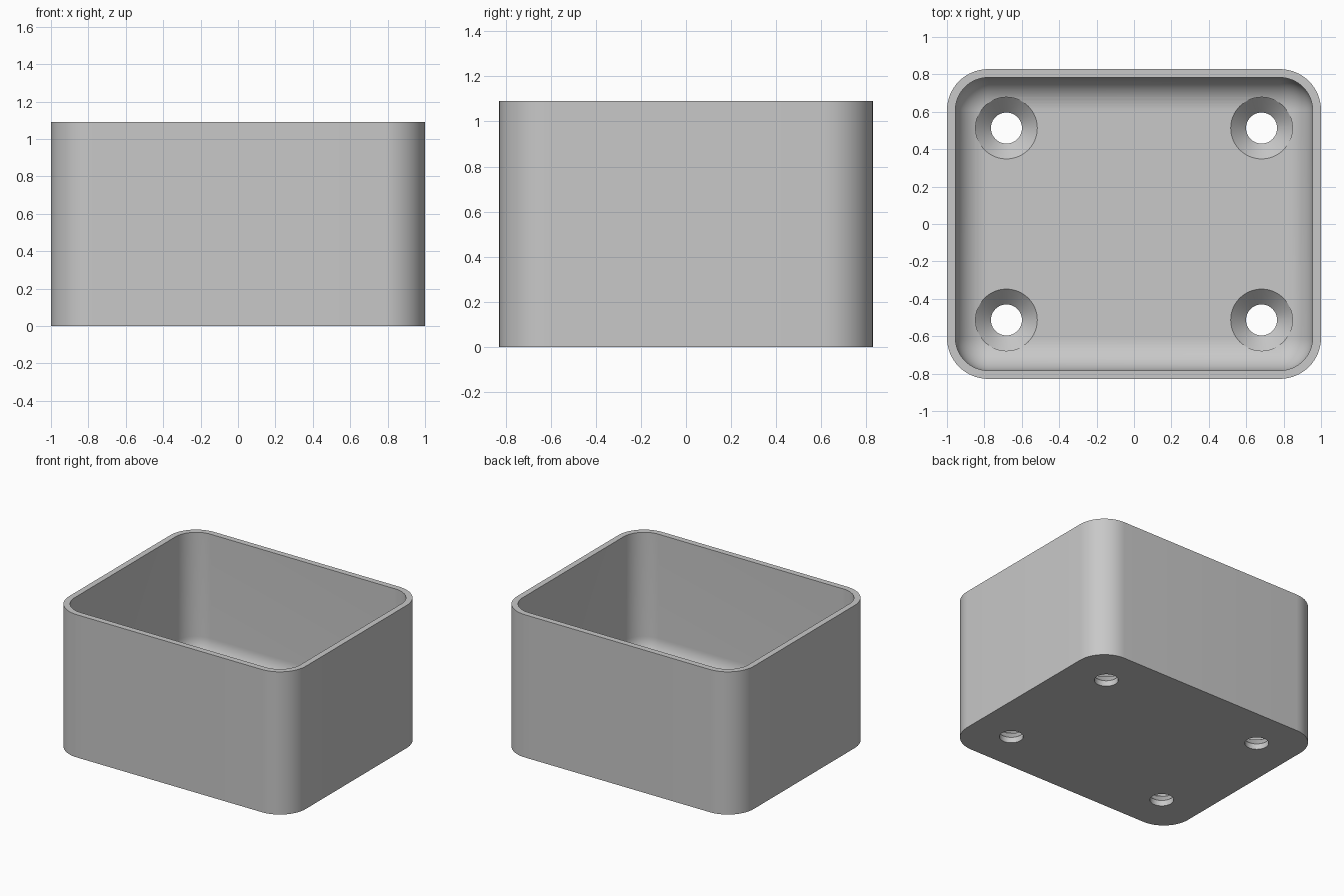
import bpy, bmesh
from math import sin, cos, pi

default = bpy.data.objects.get("Cube")
if default:
    bpy.data.objects.remove(default, do_unlink=True)

HALF_X, HALF_Y, HEIGHT = 1.0, 0.828, 1.09
CORNER, WALL, FLOOR, FILLET = 0.22, 0.045, 0.125, 0.17
HOLE_X, HOLE_Y, HOLE_R, SINK_R = 0.682, 0.513, 0.083, 0.165
STEPS = 16

grey = bpy.data.materials.new("light_grey")
grey.use_nodes = True
colour = (0.58, 0.58, 0.58, 1)
grey.diffuse_color = colour
grey.node_tree.nodes["Principled BSDF"].inputs["Base Color"].default_value = colour


def rounded_ring(bm, inset, z):
    """Rounded rectangle of vertices, shrunk by inset."""
    r = CORNER - inset
    ring = []
    for k, (sx, sy) in enumerate([(1, 1), (-1, 1), (-1, -1), (1, -1)]):
        for i in range(STEPS + 1):
            a = (k + i / STEPS) * pi / 2
            ring.append(bm.verts.new((sx * (HALF_X - CORNER) + r * cos(a),
                                      sy * (HALF_Y - CORNER) + r * sin(a), z)))
    return ring


def circle_ring(bm, x, y, r, z, n=64):
    return [bm.verts.new((x + r * cos(2 * pi * i / n), y + r * sin(2 * pi * i / n), z))
            for i in range(n)]


def loft(bm, rings):
    """Skin successive rings and close both ends."""
    for a, b in zip(rings, rings[1:]):
        n = len(a)
        for i in range(n):
            j = (i + 1) % n
            bm.faces.new((a[i], a[j], b[j], b[i]))
    bm.faces.new(rings[0][::-1])
    bm.faces.new(rings[-1])


def make_object(name, bm):
    bmesh.ops.recalc_face_normals(bm, faces=bm.faces)
    mesh = bpy.data.meshes.new(name)
    bm.to_mesh(mesh)
    bm.free()
    mesh.materials.append(grey)
    obj = bpy.data.objects.new(name, mesh)
    bpy.context.collection.objects.link(obj)
    return obj


# Open box: outer wall, rim, inner wall, floor fillet
bm = bmesh.new()
profile = [(0, 0), (0, HEIGHT), (WALL, HEIGHT)]
for i in range(STEPS + 1):
    a = i / STEPS * pi / 2
    profile.append((WALL + FILLET * (1 - cos(a)), FLOOR + FILLET * (1 - sin(a))))
loft(bm, [rounded_ring(bm, inset, z) for inset, z in profile])
box = make_object("open_box", bm)

# Countersunk screw hole cutters
bm = bmesh.new()
sink_depth = SINK_R - HOLE_R
for x in (-HOLE_X, HOLE_X):
    for y in (-HOLE_Y, HOLE_Y):
        loft(bm, [circle_ring(bm, x, y, r, z) for r, z in (
            (HOLE_R, -0.1), (HOLE_R, FLOOR - sink_depth),
            (SINK_R, FLOOR), (SINK_R, FLOOR + 0.3))])
cutter = make_object("screw_hole_cutter", bm)
cutter.hide_render = True

# Cut the holes, then remove the cutter
cut = box.modifiers.new("screw_holes", "BOOLEAN")
cut.operation = "DIFFERENCE"
cut.solver = "EXACT"
cut.object = cutter
bpy.ops.object.select_all(action="DESELECT")
box.select_set(True)
bpy.context.view_layer.objects.active = box
bpy.ops.object.modifier_apply(modifier=cut.name)
bpy.data.objects.remove(cutter, do_unlink=True)

bpy.ops.object.shade_smooth_by_angle(angle=pi / 6)
